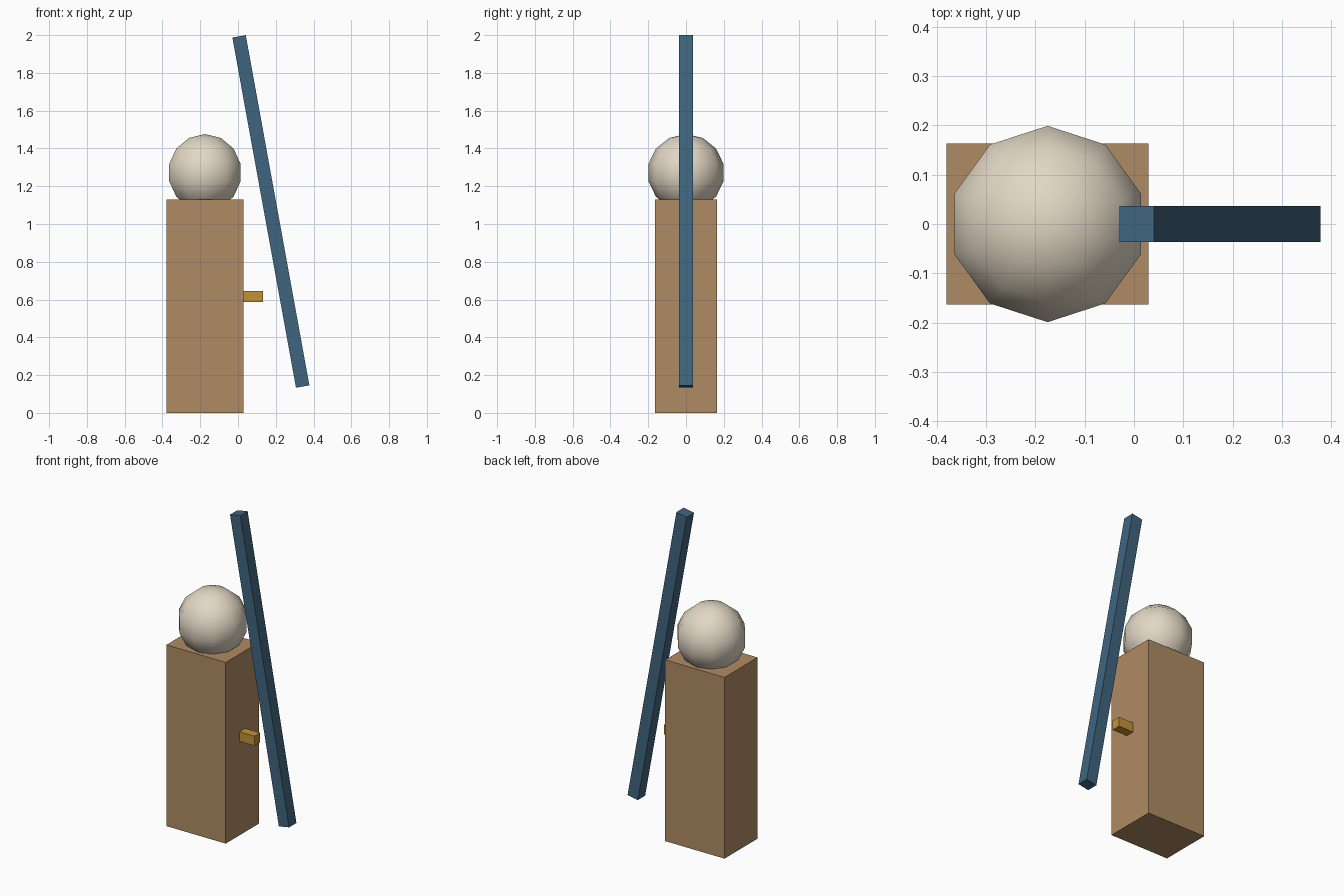
import bpy
from math import radians

if "Cube" in bpy.data.objects:
    bpy.data.objects.remove(bpy.data.objects["Cube"])


def paint(obj, name, color):
    mat = bpy.data.materials.new(name)
    mat.diffuse_color = (*color, 1)
    mat.use_nodes = True
    mat.node_tree.nodes["Principled BSDF"].inputs["Base Color"].default_value = mat.diffuse_color
    obj.data.materials.append(mat)


def box(name, center, size, color, tilt=0):
    bpy.ops.mesh.primitive_cube_add(size=1, location=center)
    obj = bpy.context.object
    obj.name = name
    obj.scale = size
    bpy.ops.object.transform_apply(location=False, rotation=False, scale=True)
    obj.rotation_euler.y = radians(tilt)
    paint(obj, name + "_paint", color)
    return obj


# Upright block body
box("body", (-0.175, 0, 0.565), (0.409, 0.326, 1.13), (0.43, 0.26, 0.125))

# Small peg on the right side of the body
box("peg", (0.079, 0, 0.616), (0.108, 0.056, 0.06), (0.54, 0.29, 0.035))

# Long square staff leaning in over the head
box("staff", (0.174, 0, 1.0665), (0.072, 0.072, 1.884), (0.05, 0.13, 0.21), tilt=-10.3)

# Low-poly smooth head, sunk slightly into the body
bpy.ops.mesh.primitive_uv_sphere_add(segments=10, ring_count=7, radius=0.204,
                                     location=(-0.175, 0, 1.272))
head = bpy.context.object
head.name = "head"
bpy.ops.object.shade_smooth()
paint(head, "head_paint", (0.76, 0.68, 0.55))
